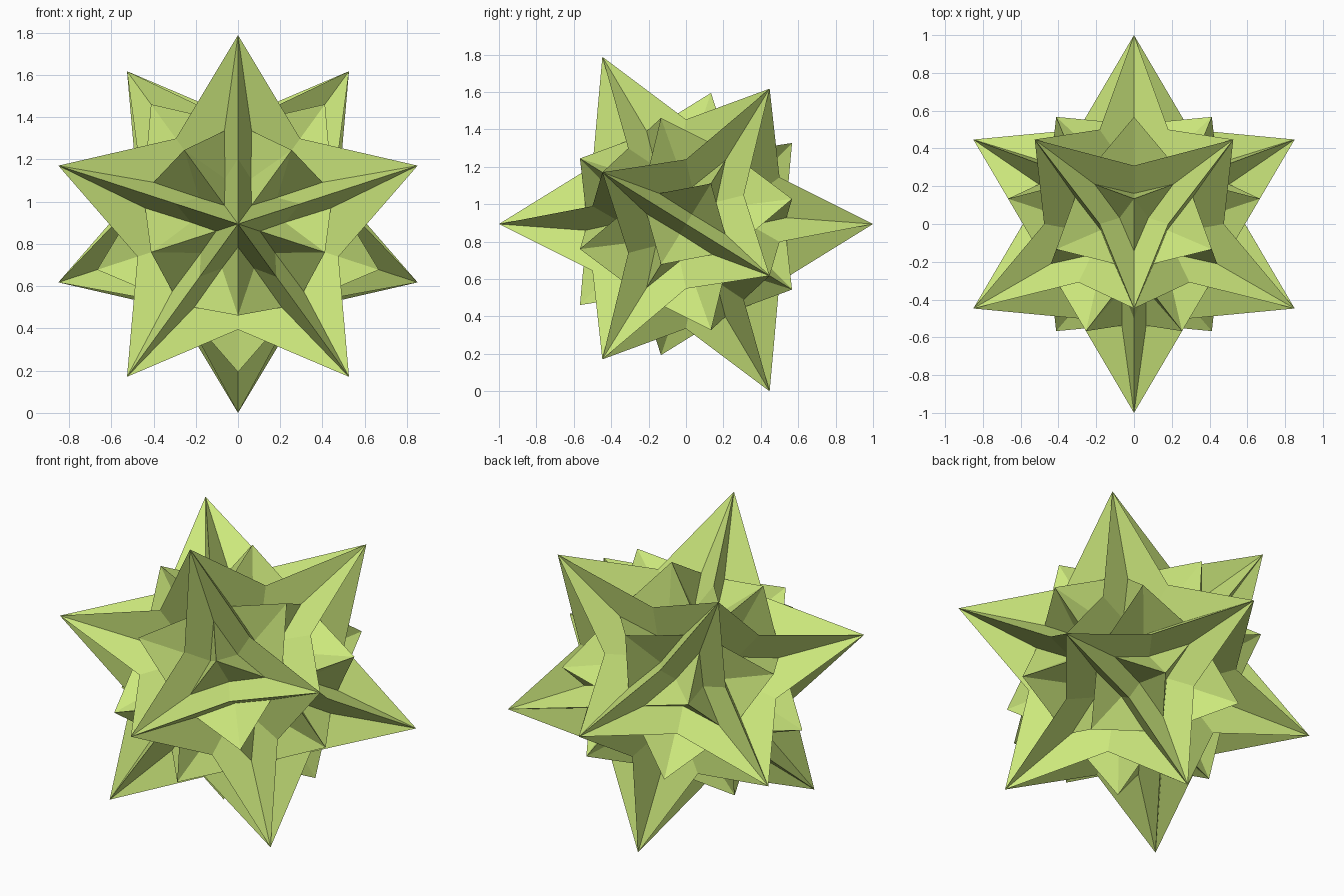
import bpy, bmesh
from math import sin, cos, radians, sqrt
from itertools import combinations
from mathutils import Vector

if "Cube" in bpy.data.objects:
    bpy.data.objects.remove(bpy.data.objects["Cube"])

# Twelve spike tips: icosahedron with its poles on the y axis
H = 1 / sqrt(5)
R = 2 * H
tips = [Vector((0, -1, 0)), Vector((0, 1, 0))]
for side, start in ((-1, 90), (1, 54)):
    for k in range(5):
        a = radians(start + 72 * k)
        tips.append(Vector((R * cos(a), side * H, R * sin(a))))

# Twenty lower peaks: one over each triangle of neighbouring tips
PEAK = 0.7136
peaks = []
for a, b, c in combinations(tips, 3):
    if min(a.dot(b), b.dot(c), a.dot(c)) > 0.4:
        peaks.append((a + b + c).normalized() * PEAK)

# Each tip carries a five-pointed star pyramid of equilateral triangles
bm = bmesh.new()
centre = Vector((0, 0, R))
tv = [bm.verts.new(p + centre) for p in tips]
pv = [bm.verts.new(p + centre) for p in peaks]
for i, tip in enumerate(tips):
    ring = [j for j, p in enumerate(peaks) if abs(p.dot(tip) / PEAK + 0.188) < 0.05]
    for j, k in combinations(ring, 2):
        if peaks[j].dot(peaks[k]) / PEAK ** 2 < -0.6:
            normal = (peaks[j] - tip).cross(peaks[k] - tip)
            if normal.dot(tip) < 0:
                j, k = k, j
            bm.faces.new((tv[i], pv[j], pv[k]))

mesh = bpy.data.meshes.new("spiked_star")
bm.to_mesh(mesh)
bm.free()
star = bpy.data.objects.new("spiked_star", mesh)
bpy.context.collection.objects.link(star)

# Lime green colour
mat = bpy.data.materials.new("lime_green")
mat.diffuse_color = (0.6, 0.8, 0.2, 1)
mat.use_nodes = True
mat.node_tree.nodes["Principled BSDF"].inputs["Base Color"].default_value = mat.diffuse_color
mesh.materials.append(mat)
